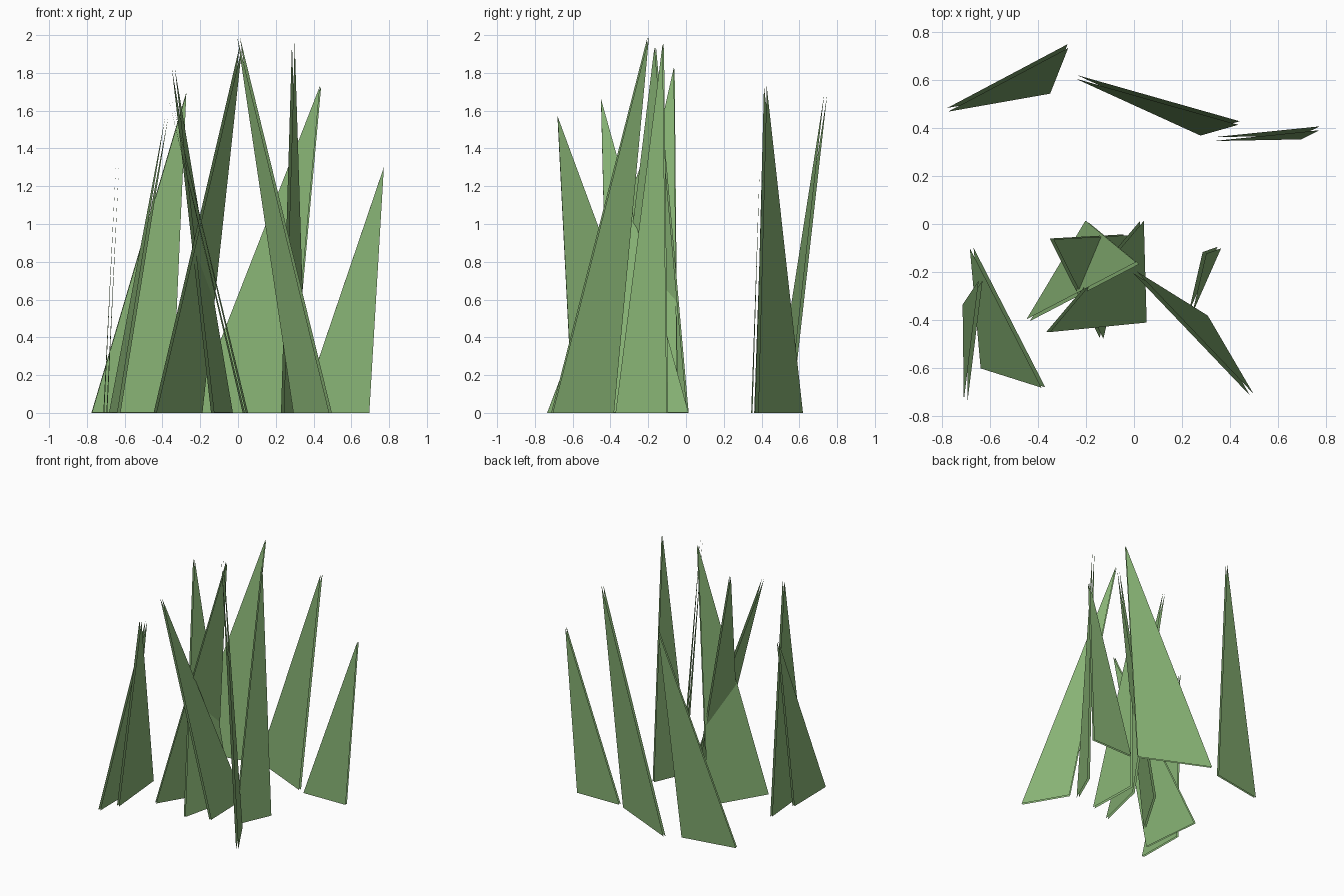
import bpy

grass = bpy.data.materials.new("grass_green")
grass.diffuse_color = (0.25, 0.46, 0.18, 1)

# Each blade: two ground corners (x, y) and a leaning tip (x, y, z)
BLADES = [
    # back row
    ((-0.775, 0.475), (-0.35, 0.55), (-0.275, 0.74, 1.69)),
    ((-0.24, 0.612), (0.28, 0.375), (0.437, 0.42, 1.73)),
    ((0.33, 0.353), (0.695, 0.36), (0.772, 0.398, 1.30)),
    # right pair
    ((0.30, -0.385), (0.49, -0.71), (0.003, -0.20, 1.99)),
    ((0.235, -0.37), (0.355, -0.098), (0.293, -0.12, 1.96)),
    # left pair
    ((-0.675, -0.10), (-0.63, -0.60), (-0.377, -0.68, 1.57)),
    ((-0.705, -0.335), (-0.70, -0.735), (-0.638, -0.235, 1.32)),
    # centre clump
    ((-0.195, 0.01), (-0.44, -0.40), (0.015, -0.163, 1.94)),
    ((-0.035, -0.045), (-0.135, -0.475), (-0.343, -0.062, 1.83)),
    ((0.033, 0.013), (0.045, -0.41), (-0.358, -0.45, 1.66)),
]


def add_blade(index, a, b, tip):
    mesh = bpy.data.meshes.new("grass_blade")
    mesh.from_pydata([(*a, 0), (*b, 0), tip], [], [(0, 1, 2)])
    mesh.materials.append(grass)
    blade = bpy.data.objects.new(f"grass_blade_{index}", mesh)
    bpy.context.collection.objects.link(blade)
    # Front and back sheets with open edges
    shell = blade.modifiers.new("two_sheets", 'SOLIDIFY')
    shell.thickness = 0.016
    shell.offset = 0
    shell.use_rim = False


for i, corners in enumerate(BLADES, 1):
    add_blade(i, *corners)
